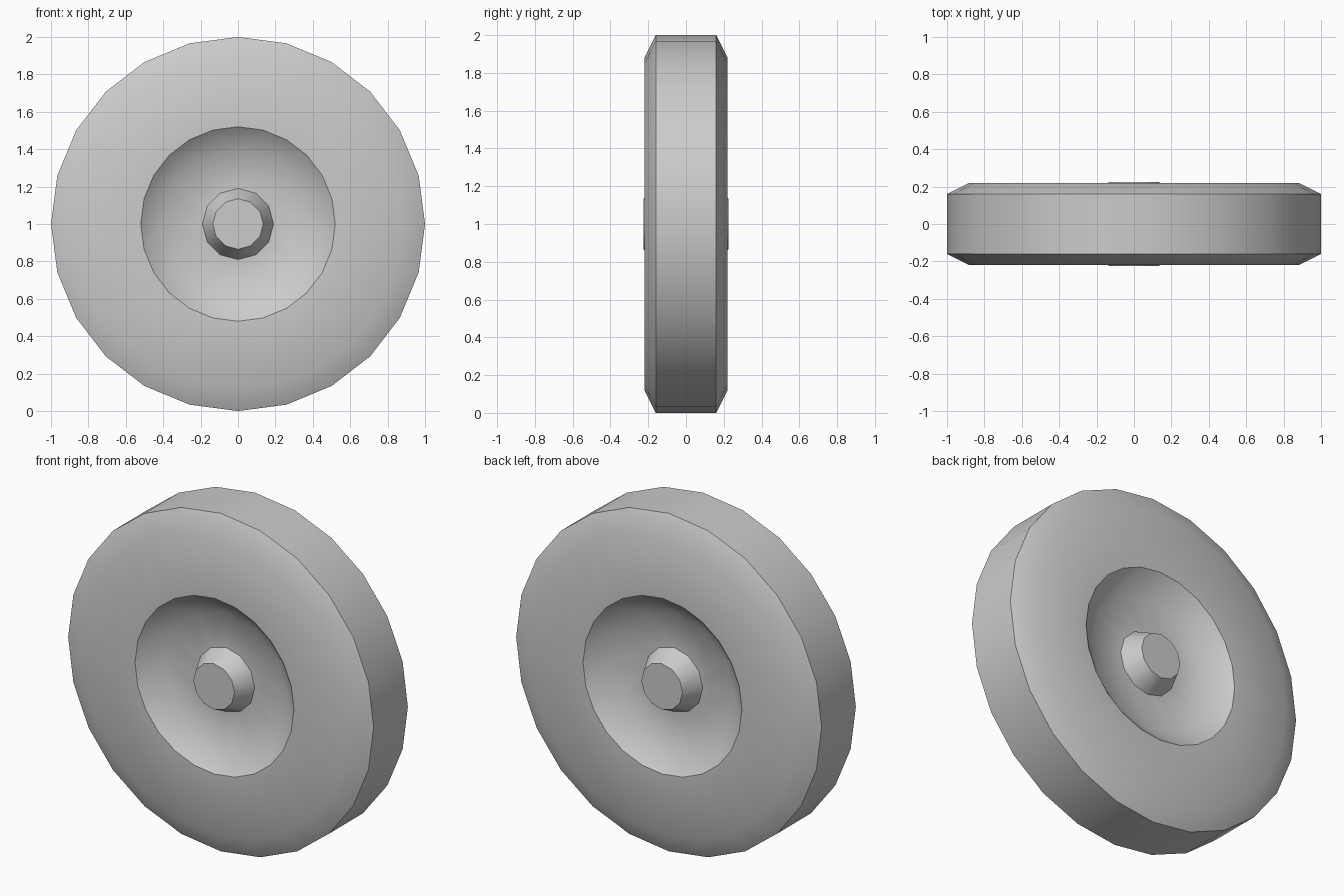
import bpy, bmesh
from math import sin, cos, tau, radians

if "Cube" in bpy.data.objects:
    bpy.data.objects.remove(bpy.data.objects["Cube"])


def ring(bm, r, y, n):
    return [bm.verts.new((r * sin(tau * k / n), y, r * cos(tau * k / n))) for k in range(n)]


def skin(bm, a, b):
    # Quads between equal rings, triangles where the second ring has half the sides
    n, m = len(a), len(b)
    for k in range(m):
        j = (k + 1) % m
        if n == m:
            bm.faces.new((a[j], a[k], b[k], b[j]))
        else:
            p, q, s = a[2 * k], a[2 * k + 1], a[(2 * k + 2) % n]
            bm.faces.new((q, p, b[k]))
            bm.faces.new((q, b[k], b[j]))
            bm.faces.new((s, q, b[j]))


def turned(name, profile, cap=False, mirror=False):
    # profile rows: radius, y, sides
    bm = bmesh.new()
    rings = [ring(bm, *p) for p in profile]
    for a, b in zip(rings, rings[1:]):
        skin(bm, a, b)
    if cap:
        bm.faces.new(rings[-1][::-1])
    me = bpy.data.meshes.new(name)
    bm.to_mesh(me)
    bm.free()
    ob = bpy.data.objects.new(name, me)
    bpy.context.collection.objects.link(ob)
    ob.location.z = 1
    bpy.ops.object.select_all(action='DESELECT')
    ob.select_set(True)
    bpy.context.view_layer.objects.active = ob
    bpy.ops.object.shade_smooth_by_angle(angle=radians(40))
    if mirror:
        mod = ob.modifiers.new("both_sides", 'MIRROR')
        mod.use_axis = (False, True, False)
        mod.use_clip = False
        mod.use_mirror_merge = False
    return ob


# Tyre: both sidewalls, shoulders and tread
turned("tyre", [(0.52, 0.22, 24), (0.88, 0.22, 24), (1, 0.16, 24),
                (1, -0.16, 24), (0.88, -0.22, 24), (0.52, -0.22, 24)])

# Recessed rim: sloped wall and flat disc
turned("rim", [(0.52, -0.22, 24), (0.4, -0.115, 12), (0.19, -0.115, 12)], mirror=True)

# Tapered hub boss
turned("hub", [(0.19, -0.115, 12), (0.135, -0.225, 12)], cap=True, mirror=True)
